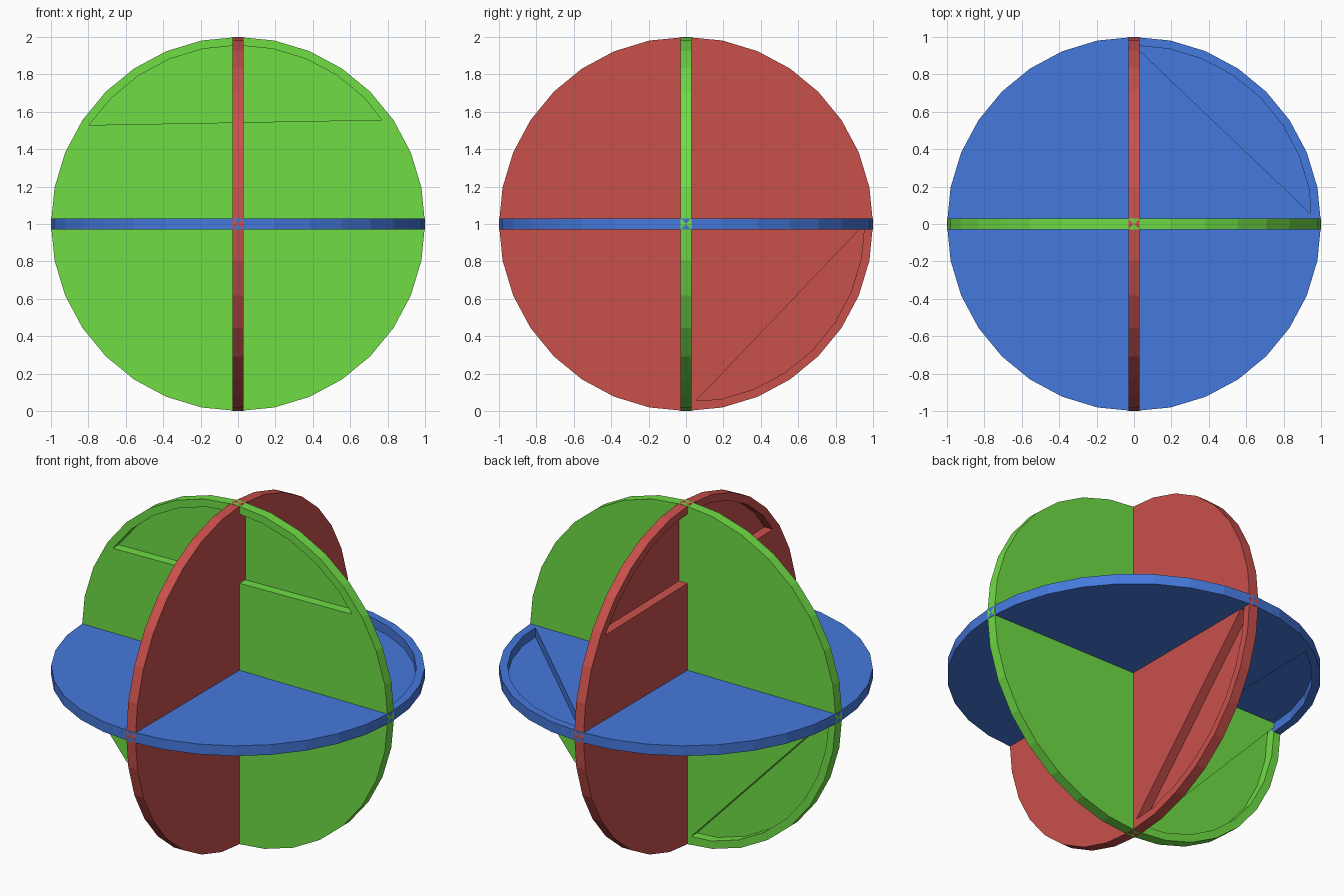
import bpy, bmesh
from math import sin, cos, radians
from mathutils import Matrix, Vector

if "Cube" in bpy.data.objects:
    bpy.data.objects.remove(bpy.data.objects["Cube"])

R, HALF, DEPTH, INNER, STEP = 1.0, 0.03, 0.055, 0.955, 11.25


def arc(first, last):
    """Points on the inner rim, counted in steps of one disc side."""
    return [(INNER * cos(radians(i * STEP)), INNER * sin(radians(i * STEP)))
            for i in range(first, last + 1)]


# Outlines of the two shallow pockets, in the disc's own plane
front_pocket = [(0.767, 0.557)] + arc(4, 12) + [(-0.797, 0.529)]
back_pocket = arc(16, 23) + [(-0.055, -0.945)]


def prism(name, outline, low, high):
    bm = bmesh.new()
    base = bm.faces.new([bm.verts.new((u, v, low)) for u, v in outline])
    ext = bmesh.ops.extrude_face_region(bm, geom=[base], use_keep_orig=True)
    top = [e for e in ext["geom"] if isinstance(e, bmesh.types.BMVert)]
    bmesh.ops.translate(bm, verts=top, vec=(0, 0, high - low))
    bmesh.ops.recalc_face_normals(bm, faces=bm.faces)
    mesh = bpy.data.meshes.new(name)
    bm.to_mesh(mesh)
    bm.free()
    ob = bpy.data.objects.new(name, mesh)
    bpy.context.collection.objects.link(ob)
    return ob


def carve(ob, outline, low, high):
    cutter = prism("pocket_cutter", outline, low, high)
    cutter.hide_render = True
    mod = ob.modifiers.new("pocket", 'BOOLEAN')
    mod.operation, mod.solver, mod.object = 'DIFFERENCE', 'EXACT', cutter
    bpy.context.view_layer.objects.active = ob
    bpy.ops.object.modifier_apply(modifier=mod.name)
    bpy.data.objects.remove(cutter)


def disc(name, u_axis, v_axis, color):
    circle = [(R * cos(radians(i * STEP)), R * sin(radians(i * STEP))) for i in range(32)]
    ob = prism(name, circle, -HALF, HALF)
    carve(ob, front_pocket, HALF - DEPTH, HALF + 0.1)
    carve(ob, back_pocket, -HALF - 0.1, DEPTH - HALF)
    u, v = Vector(u_axis), Vector(v_axis)
    turn = Matrix((u, v, u.cross(v))).transposed().to_4x4()
    ob.data.transform(Matrix.Translation((0, 0, 1)) @ turn)
    mat = bpy.data.materials.new(name + "_paint")
    mat.diffuse_color = (*color, 1)
    mat.use_nodes = True
    mat.node_tree.nodes["Principled BSDF"].inputs["Base Color"].default_value = mat.diffuse_color
    ob.data.materials.clear()
    ob.data.materials.append(mat)


# Three identical discs, one across each axis
disc("green_disc", (1, 0, 0), (0, 0, 1), (0.16, 0.72, 0.06))
disc("red_disc", (0, -1, 0), (0, 0, 1), (0.58, 0.08, 0.07))
disc("blue_disc", (0, -1, 0), (-1, 0, 0), (0.06, 0.19, 0.72))
